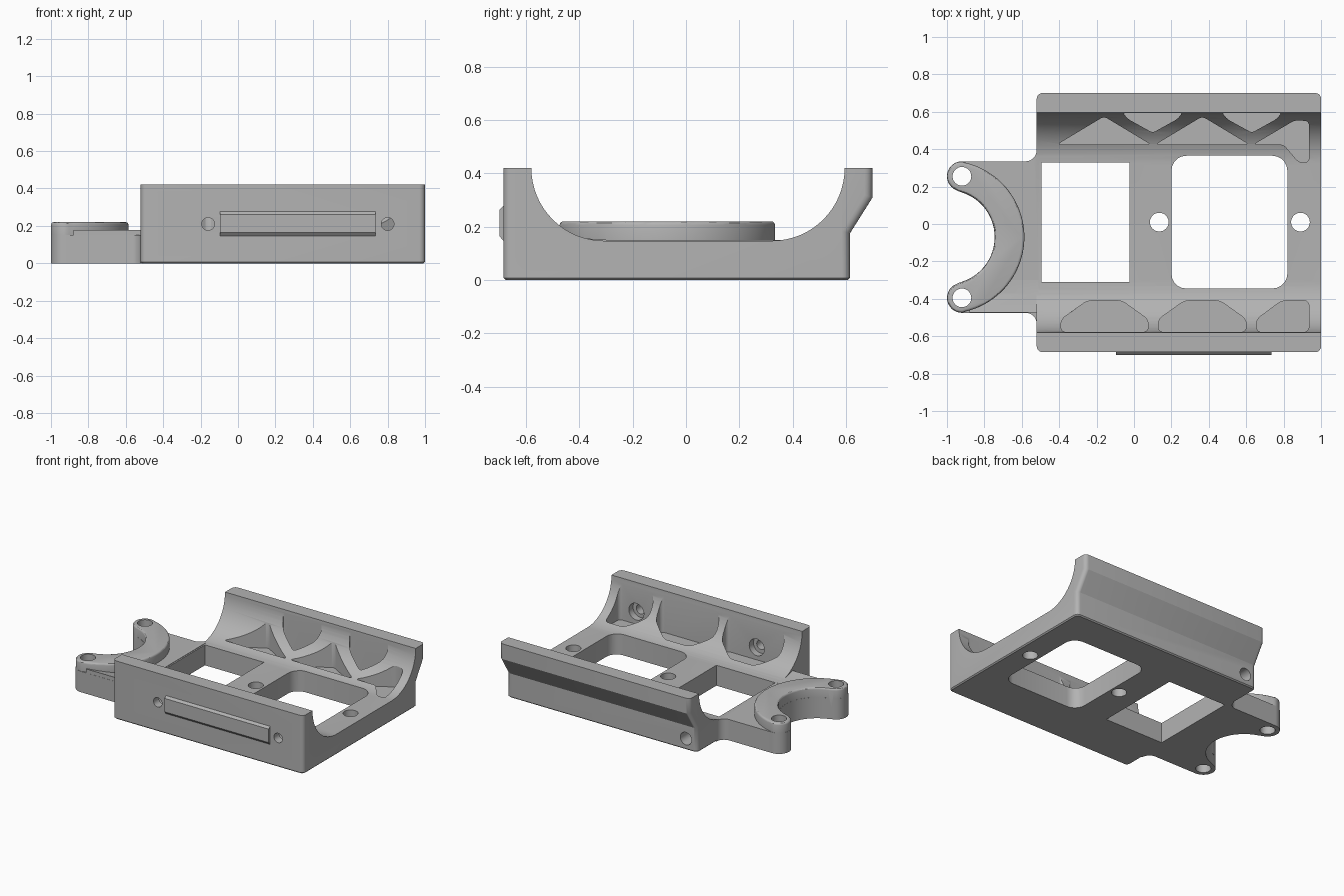
import bpy, bmesh
from math import sin, cos, radians
from mathutils import Vector

if "Cube" in bpy.data.objects:
    bpy.data.objects.remove(bpy.data.objects["Cube"], do_unlink=True)

grey = bpy.data.materials.new("plain_grey")
grey.use_nodes = True
COLOUR = (0.45, 0.45, 0.45, 1)
grey.diffuse_color = COLOUR
grey.node_tree.nodes["Principled BSDF"].inputs["Base Color"].default_value = COLOUR


def arc(centre, r, a0, a1, n=16):
    steps = [radians(a0 + (a1 - a0) * i / n) for i in range(n + 1)]
    return [(centre[0] + r * cos(a), centre[1] + r * sin(a)) for a in steps]


def circle(centre, r, n=32):
    return arc(centre, r, 0, 360, n)[:-1]


def rect(u0, u1, v0, v1):
    return [(u0, v0), (u1, v0), (u1, v1), (u0, v1)]


def bevel(bm, test, offset, segments):
    edges = [e for e in bm.edges if test(*(v.co for v in e.verts))]
    bmesh.ops.bevel(bm, geom=edges, offset=offset, segments=segments,
                    profile=0.5, affect='EDGES', clamp_overlap=True)


def prism(name, outline, low, high, axis='z', bevels=()):
    """Extrude a 2D outline along an axis, then round chosen edges."""
    place = {'x': lambda p, h: (h, p[0], p[1]),
             'y': lambda p, h: (p[0], h, p[1]),
             'z': lambda p, h: (p[0], p[1], h)}[axis]
    bm = bmesh.new()
    face = bm.faces.new([bm.verts.new(place(p, low)) for p in outline])
    out = bmesh.ops.extrude_face_region(bm, geom=[face])
    moved = [g for g in out["geom"] if isinstance(g, bmesh.types.BMVert)]
    shift = Vector(place((0, 0), high - low))
    bmesh.ops.translate(bm, verts=moved, vec=shift)
    bmesh.ops.recalc_face_normals(bm, faces=bm.faces)
    for test, offset, segments in bevels:
        bevel(bm, test, offset, segments)
    mesh = bpy.data.meshes.new(name)
    bm.to_mesh(mesh)
    bm.free()
    mesh.materials.append(grey)
    obj = bpy.data.objects.new(name, mesh)
    bpy.context.collection.objects.link(obj)
    return obj


def combine(target, tool, operation):
    mod = target.modifiers.new("combine", 'BOOLEAN')
    mod.operation, mod.solver, mod.object = operation, 'EXACT', tool
    bpy.context.view_layer.objects.active = target
    bpy.ops.object.modifier_apply(modifier=mod.name)
    bpy.data.objects.remove(tool, do_unlink=True)


def on_bottom(a, b):
    return a.z < 0.001 and b.z < 0.001


def on_top(a, b):
    return min(a.z, b.z) > 0.219


def upright(a, b):
    return abs(a.z - b.z) > 0.05 and (a - b).xy.length < 0.001


def outer_end(a, b):
    same_end = abs(a.x - b.x) < 0.001
    return same_end and abs(a.z - b.z) > 0.05 and all(v.y < -0.68 or v.y > 0.61 for v in (a, b))


# Cradle: open channel with curved walls and an overhanging rear lip
FLOOR, TOP, SWEEP = 0.147, 0.42, 0.273
profile = [(-0.685, 0), (0.615, 0), (0.615, 0.175), (0.70, 0.31), (0.70, TOP)]
profile += arc((0.322, TOP), SWEEP, 0, -90) + arc((-0.307, TOP), SWEEP, -90, -180)
profile += [(-0.685, TOP)]
cradle = prism("cradle", profile, -0.52, 1.0, 'x',
               [(outer_end, 0.03, 5), (on_bottom, 0.008, 1)])

# Side arm with two bosses and a round bite, blended into the cradle
bite = (-0.995, -0.07)
boss_back, boss_front = (-0.92, 0.255), (-0.92, -0.395)
arm_outline = [(-0.505, -0.535), (-0.505, 0.395)]
arm_outline += arc((-0.58, 0.395), 0.06, 0, -90, 8)
arm_outline += arc(boss_back, 0.08, 90, 257)
arm_outline += arc(bite, 0.25, 77, -77, 32)[1:-1]
arm_outline += arc(boss_front, 0.08, 103, 270)
arm_outline += arc((-0.58, -0.535), 0.06, 90, 0, 8)
combine(cradle, prism("arm", arm_outline, 0, 0.15), 'UNION')

# Raised front edge of the arm
ridge = [(-0.474, 0.1), (-0.3, 0.1), (-0.3, 0.151), (-0.38, 0.156), (-0.474, 0.178)]
combine(cradle, prism("arm_ridge", ridge, -0.88, -0.51, 'x'), 'UNION')

# Raised crescent joining the bosses
crescent = arc(bite, 0.409, -77, 77, 40) + arc(boss_back, 0.079, 77, 257)[1:-1]
crescent += arc(bite, 0.251, 77, -77, 32) + arc(boss_front, 0.079, 103, 283)[1:-1]
combine(cradle, prism("crescent", crescent, 0.08, 0.22, 'z',
                      [(on_top, 0.014, 3)]), 'UNION')


def cut(outline, low, high, axis='z', radius=0):
    bevels = [(upright, radius, 5)] if radius else []
    tool = prism("cutter", outline, low, high, axis, bevels)
    tool.hide_render = True
    combine(cradle, tool, 'DIFFERENCE')


# Floor windows and vertical bolt holes
cut(rect(-0.495, -0.025, -0.31, 0.33), -0.1, 0.5)
cut(rect(0.20, 0.82, -0.345, 0.365), -0.1, 0.5, 'z', 0.08)
for centre in (boss_back, boss_front, (0.135, 0.01), (0.89, 0.01)):
    cut(circle(centre, 0.05), -0.1, 0.5)

# Rear truss pockets: upright and inverted triangles
POCKET = 0.12
for x in (-0.16, 0.365):
    cut([(x - 0.25, 0.425), (x + 0.25, 0.425), (x, 0.575)], POCKET, 0.6, 'z', 0.02)
for x in (0.10, 0.63):
    cut([(x - 0.16, 0.594), (x - 0.13, 0.56), (x, 0.488), (x + 0.13, 0.56), (x + 0.16, 0.594)],
        POCKET, 0.6, 'z', 0.015)
cut([(0.64, 0.425), (0.80, 0.425), (0.88, 0.33), (0.935, 0.33), (0.935, 0.55), (0.86, 0.555)],
    POCKET, 0.6, 'z', 0.02)

# Front truss pockets, each a trapezoid against the wall
for x0, x1 in ((-0.39, 0.075), (0.13, 0.60)):
    cut([(x0, -0.577), (x1, -0.577), (x1, -0.51), (x1 - 0.14, -0.41),
         (x0 + 0.14, -0.41), (x0, -0.51)], POCKET, 0.6, 'z', 0.025)
cut([(0.655, -0.577), (0.935, -0.577), (0.935, -0.41), (0.79, -0.41), (0.655, -0.51)],
    POCKET, 0.6, 'z', 0.025)

# Front screw holes with inner counterbores, and the rear side hole
for x in (-0.16, 0.80):
    cut(circle((x, 0.21), 0.034), -0.8, -0.5, 'y')
    cut(circle((x, 0.21), 0.06), -0.625, -0.5, 'y')
cut(circle((-0.43, 0.08), 0.045), 0.40, 0.75, 'y')

# Bevelled bar on the front wall
bar_profile = [(-0.66, 0.147), (-0.685, 0.147), (-0.70, 0.165), (-0.70, 0.262),
               (-0.685, 0.277), (-0.66, 0.277)]
bar = prism("front_bar", bar_profile, -0.095, 0.735, 'x')

for obj in (cradle, bar):
    bpy.ops.object.select_all(action='DESELECT')
    obj.select_set(True)
    bpy.context.view_layer.objects.active = obj
    bpy.ops.object.shade_smooth_by_angle(angle=radians(30))
